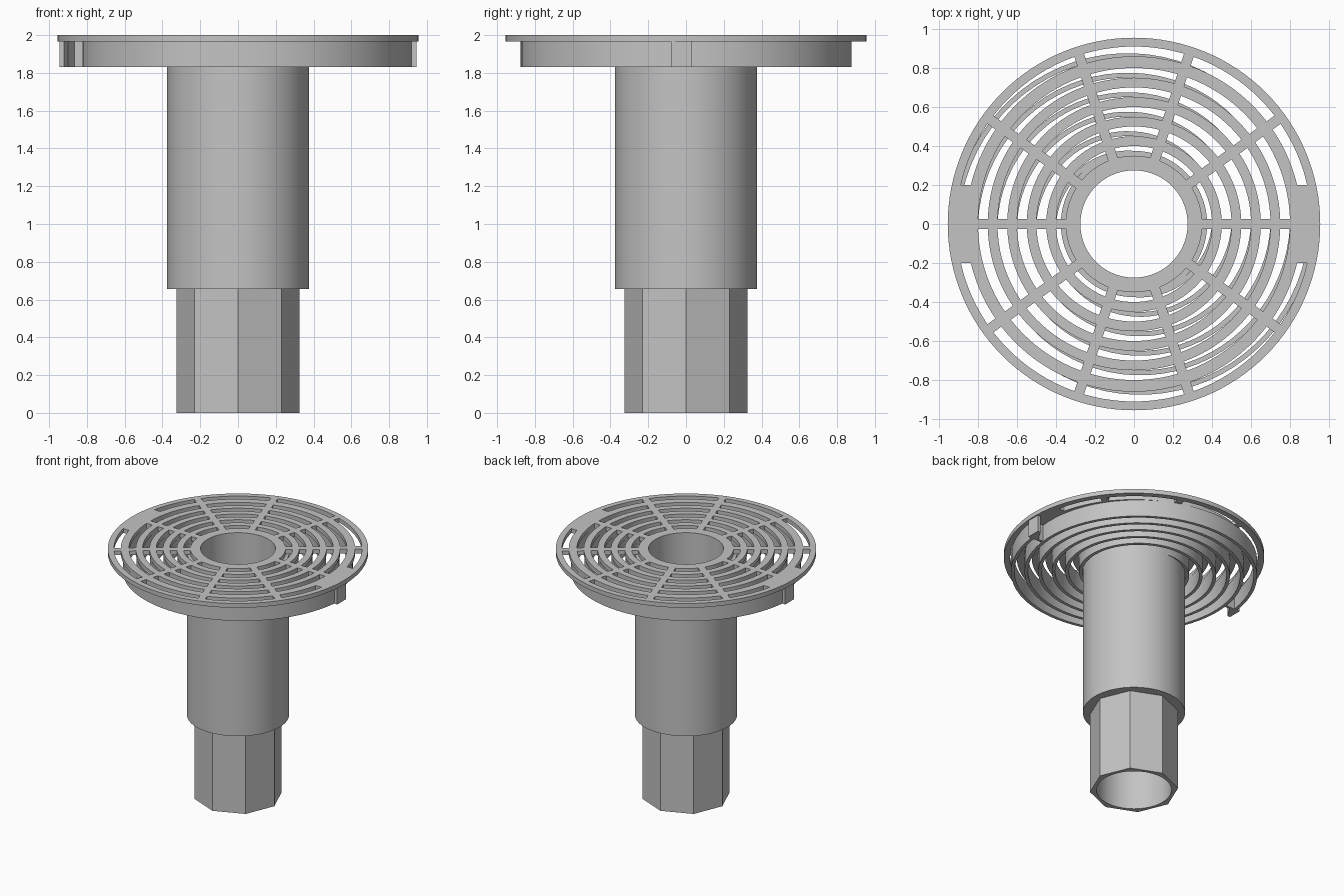
import bpy
import bmesh
from math import pi, cos, sin, asin, radians

cube = bpy.data.objects.get("Cube")
if cube:
    bpy.data.objects.remove(cube, do_unlink=True)

grey = bpy.data.materials.new("plain_grey")
grey.use_nodes = True
colour = (0.55, 0.55, 0.55, 1)
grey.diffuse_color = colour
grey.node_tree.nodes["Principled BSDF"].inputs["Base Color"].default_value = colour

BORE = 0.275
FIN_BOTTOM, PLATE_BOTTOM, TOP = 1.83, 1.965, 2.0


def polar(r, a):
    return (r * cos(a), r * sin(a))


def circle(r, n=96):
    return [polar(r, 2 * pi * i / n) for i in range(n)]


def arc(r, a0, a1, n):
    return [polar(r, a0 + (a1 - a0) * i / n) for i in range(n + 1)]


def extrude(name, loops, z0, z1):
    """Fill the first loop, leave the other loops as holes, and extrude."""
    curve = bpy.data.curves.new(name, "CURVE")
    curve.dimensions = "2D"
    curve.fill_mode = "BOTH"
    curve.extrude = (z1 - z0) / 2
    for loop in loops:
        spline = curve.splines.new("POLY")
        spline.points.add(len(loop) - 1)
        for point, (x, y) in zip(spline.points, loop):
            point.co = (x, y, 0, 1)
        spline.use_cyclic_u = True
    temp = bpy.data.objects.new("outline", curve)
    bpy.context.collection.objects.link(temp)
    bpy.context.view_layer.update()
    graph = bpy.context.evaluated_depsgraph_get()
    mesh = bpy.data.meshes.new_from_object(temp.evaluated_get(graph))
    bpy.data.objects.remove(temp, do_unlink=True)
    bpy.data.curves.remove(curve)

    bm = bmesh.new()
    bm.from_mesh(mesh)
    bmesh.ops.remove_doubles(bm, verts=bm.verts, dist=0.0001)
    bmesh.ops.translate(bm, verts=bm.verts, vec=(0, 0, (z0 + z1) / 2))
    bmesh.ops.recalc_face_normals(bm, faces=bm.faces)
    bm.to_mesh(mesh)
    bm.free()
    mesh.name = name
    mesh.materials.clear()
    mesh.materials.append(grey)
    obj = bpy.data.objects.new(name, mesh)
    bpy.context.collection.objects.link(obj)
    bpy.ops.object.select_all(action="DESELECT")
    obj.select_set(True)
    bpy.context.view_layer.objects.active = obj
    bpy.ops.object.shade_smooth_by_angle(angle=radians(25))
    return obj


# Octagonal foot and round sleeve, bored through
extrude("octagonal_foot", [circle(0.325, 8), circle(BORE)], 0, 0.655)
extrude("round_sleeve", [circle(0.375), circle(BORE)], 0.655, PLATE_BOTTOM)

# Grille plate: rings of slots parted by ten straight spokes
SPOKES = 10
slots = [(0.35 + 0.1 * i, 0.40 + 0.1 * i) for i in range(5)] + [(0.86, 0.91)]
loops = [circle(0.955, 128), circle(BORE)]
for inner, outer in slots:
    for k in range(SPOKES):
        def edge(r, spoke, side):
            # the outermost slots stop at a wide pad on the left and right
            pad = inner > 0.8 and spoke % (SPOKES // 2) == 0
            return 2 * pi * spoke / SPOKES + side * asin((0.2 if pad else 0.026) / r)
        loops.append(arc(inner, edge(inner, k, 1), edge(inner, k + 1, -1), 10)
                     + arc(outer, edge(outer, k + 1, -1), edge(outer, k, 1), 10))
extrude("grille_plate", loops, PLATE_BOTTOM, TOP)

# Two spiral fins under the plate, each ending in a stop block
END_R, PITCH, THICK = 0.925, 0.1, 0.025
TURN = pi * (END_R - 0.37) / PITCH
STEPS = 200
block = [(0.945, -0.08), (0.945, 0.03), (0.92, 0.03), (0.865, -0.06),
         (0.81, -0.06), (0.81, -0.08)]
for side, start in (("left", 0), ("right", pi)):
    outside, inside = [], []
    for i in range(STEPS + 1):
        d = TURN * i / STEPS
        r = END_R - PITCH * d / pi
        outside.append(polar(r, start - d))
        inside.append(polar(r - THICK, start - d))
    extrude(side + "_spiral_fin", [outside + inside[::-1]], FIN_BOTTOM, PLATE_BOTTOM)
    s = cos(start)
    extrude(side + "_stop_block", [[(s * x, s * y) for x, y in block]],
            FIN_BOTTOM, PLATE_BOTTOM)
